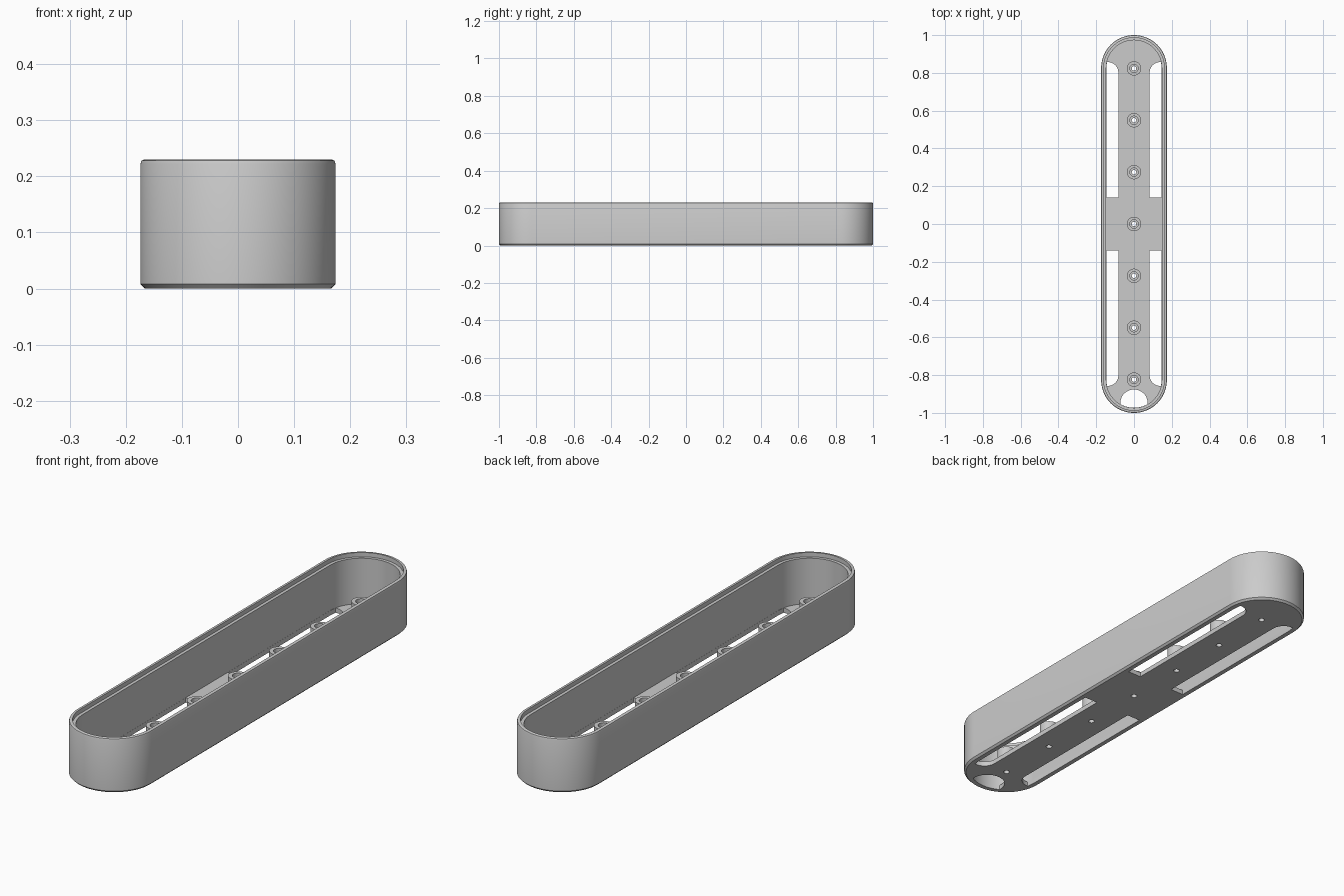
import bpy, bmesh, math

cube = bpy.data.objects.get("Cube")
if cube:
    bpy.data.objects.remove(cube, do_unlink=True)

END = 0.826      # y of the centres of the rounded ends
INNER = 0.147    # half width inside the walls
FLOOR = 0.02
POST_TOP = 0.10
POST_YS = [i * 0.2745 for i in range(-3, 4)]

grey = bpy.data.materials.new("Plain grey")
grey.use_nodes = True
colour = (0.6, 0.6, 0.6, 1)
grey.diffuse_color = colour
grey.node_tree.nodes["Principled BSDF"].inputs["Base Color"].default_value = colour


def arc(cx, cy, r, start, end, n):
    """Points on an arc, angles in degrees."""
    angles = [math.radians(start + (end - start) * i / n) for i in range(n + 1)]
    return [(cx + r * math.cos(a), cy + r * math.sin(a)) for a in angles]


def stadium(r):
    return arc(0, END, r, 0, 180, 40) + arc(0, -END, r, 180, 360, 40)


def circle(r, cy=0):
    return arc(0, cy, r, 0, 360, 32)[:-1]


def loft(name, rings, cap=True, closed=False):
    """Skin a stack of (outline, z) rings of equal point count."""
    bm = bmesh.new()
    loops = [[bm.verts.new((x, y, z)) for x, y in pts] for pts, z in rings]
    pairs = list(zip(loops, loops[1:]))
    if closed:
        pairs.append((loops[-1], loops[0]))
    for a, b in pairs:
        for i in range(len(a)):
            j = (i + 1) % len(a)
            bm.faces.new((a[i], a[j], b[j], b[i]))
    if cap:
        bm.faces.new(loops[0])
        bm.faces.new(loops[-1])
    bmesh.ops.recalc_face_normals(bm, faces=bm.faces)
    mesh = bpy.data.meshes.new(name)
    bm.to_mesh(mesh)
    bm.free()
    obj = bpy.data.objects.new(name, mesh)
    mesh.materials.append(grey)
    bpy.context.collection.objects.link(obj)
    return obj


def activate(obj):
    bpy.ops.object.select_all(action='DESELECT')
    obj.select_set(True)
    bpy.context.view_layer.objects.active = obj


def cut(body, outline):
    """Cut an outline straight through the floor."""
    tool = loft("floor_cutter", [(outline, -0.02), (outline, FLOOR + 0.02)])
    tool.hide_render = True
    mod = body.modifiers.new("Cut", 'BOOLEAN')
    mod.operation, mod.solver, mod.object = 'DIFFERENCE', 'EXACT', tool
    activate(body)
    bpy.ops.object.modifier_apply(modifier=mod.name)
    bpy.data.objects.remove(tool, do_unlink=True)


def smooth(obj):
    activate(obj)
    bpy.ops.object.shade_smooth_by_angle(angle=math.radians(30))


# Tray: chamfered foot, rounded rim, lid ledge, inner wall and floor
profile = [(0.166, 0), (0.174, 0.008), (0.174, 0.222), (0.172, 0.228),
           (0.167, 0.23), (0.160, 0.23), (0.160, 0.212), (INNER, 0.212),
           (INNER, FLOOR)]
tray = loft("tray", [(stadium(r), z) for r, z in profile])

# Four long floor slots, rounded at the far inner corner
edge = INNER - 0.0005
slot = [(0.083, 0.14), (edge, 0.14), (edge, END), (0.143, 0.857)]
slot += arc(0.138, 0.802, 0.055, 90, 180, 10)
for sx in (1, -1):
    for sy in (1, -1):
        cut(tray, [(x * sx, y * sy) for x, y in slot])

# Cable opening at the front, bounded by the end wall
cut(tray, arc(0, -0.948, 0.072, 0, 180, 24) + arc(0, -END, edge, 240.5, 299.5, 16))

# Screw holes under the posts
for y in POST_YS:
    cut(tray, circle(0.012, y))
smooth(tray)

# Screw posts with a counterbore
post_profile = [(0.012, FLOOR - 0.001), (0.038, FLOOR - 0.001), (0.038, POST_TOP),
                (0.022, POST_TOP), (0.022, POST_TOP - 0.03), (0.012, POST_TOP - 0.03)]
for n, y in enumerate(POST_YS, 1):
    post = loft(f"screw_post_{n}", [(circle(r), z) for r, z in post_profile],
                cap=False, closed=True)
    post.location.y = y
    smooth(post)
